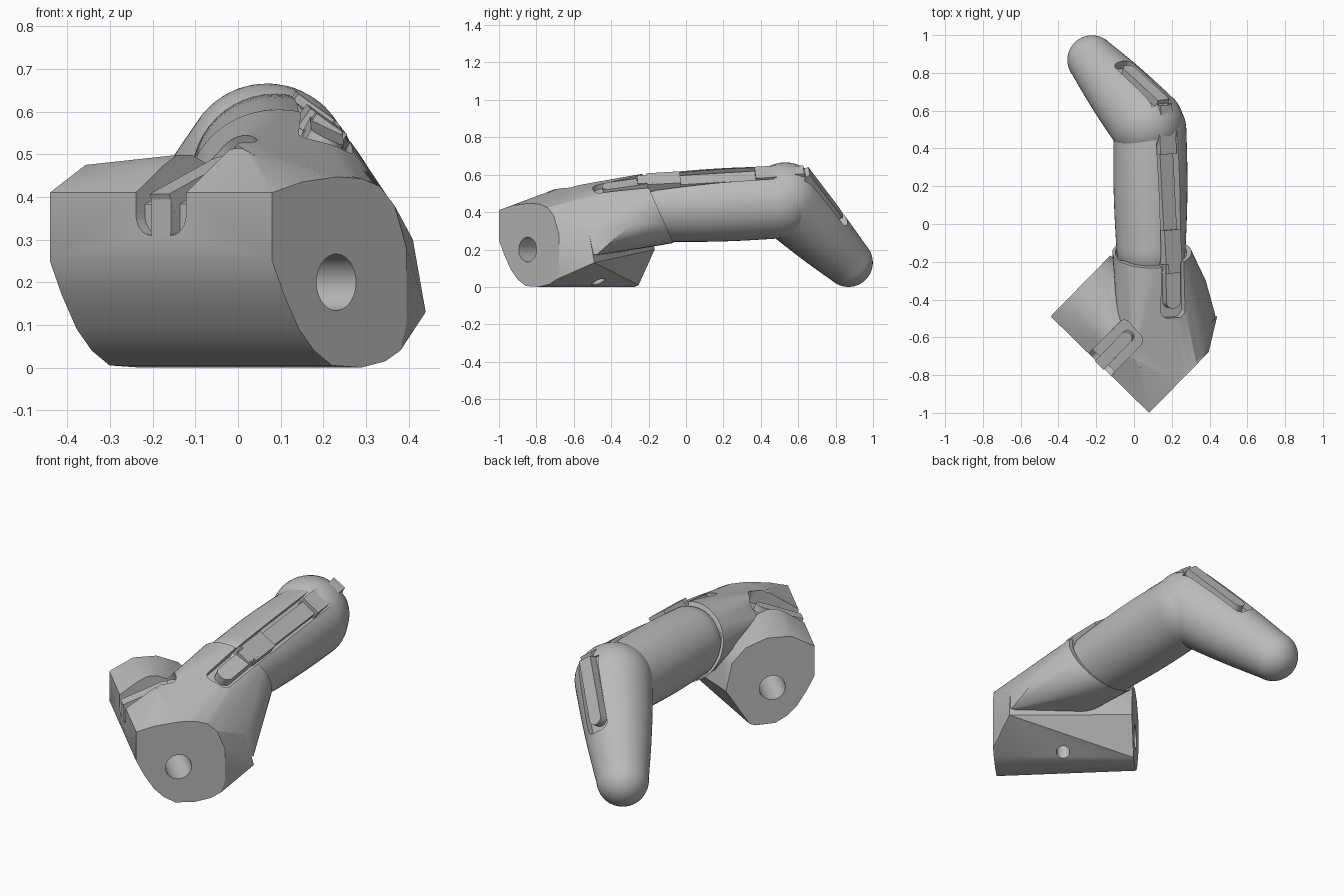
import bpy, bmesh, math
from mathutils import Vector

cube = bpy.data.objects.get("Cube")
if cube:
    bpy.data.objects.remove(cube, do_unlink=True)

grey = bpy.data.materials.new("plain_grey")
grey.use_nodes = True
grey.diffuse_color = (0.5, 0.5, 0.5, 1)
grey.node_tree.nodes["Principled BSDF"].inputs["Base Color"].default_value = (0.5, 0.5, 0.5, 1)


def make(name, bm):
    bmesh.ops.recalc_face_normals(bm, faces=bm.faces)
    mesh = bpy.data.meshes.new(name)
    bm.to_mesh(mesh)
    bm.free()
    mesh.materials.append(grey)
    obj = bpy.data.objects.new(name, mesh)
    bpy.context.collection.objects.link(obj)
    return obj


def activate(obj):
    bpy.ops.object.select_all(action='DESELECT')
    obj.select_set(True)
    bpy.context.view_layer.objects.active = obj


def smooth(obj):
    activate(obj)
    bpy.ops.object.shade_smooth_by_angle(angle=math.radians(30))


def combine(target, other, operation='DIFFERENCE'):
    mod = target.modifiers.new("combine", 'BOOLEAN')
    mod.operation, mod.solver, mod.object = operation, 'EXACT', other
    activate(target)
    bpy.ops.object.modifier_apply(modifier=mod.name)
    bpy.data.objects.remove(other, do_unlink=True)


def loft(bm, rings):
    rows = [[bm.verts.new(p) for p in ring] for ring in rings]
    for a, b in zip(rows, rows[1:]):
        for i in range(len(a)):
            j = (i + 1) % len(a)
            bm.faces.new((a[i], a[j], b[j], b[i]))
    bm.faces.new(rows[0])
    bm.faces.new(rows[-1])


def hull(name, points):
    bm = bmesh.new()
    for p in points:
        bm.verts.new(p)
    bmesh.ops.convex_hull(bm, input=bm.verts)
    loose = [v for v in bm.verts if not v.link_faces]
    bmesh.ops.delete(bm, geom=loose, context='VERTS')
    bmesh.ops.dissolve_limit(bm, angle_limit=0.01, verts=bm.verts, edges=bm.edges)
    return make(name, bm)


def revolve(name, p, q, stations, sides=48):
    """Round body along p-q from (distance, radius) stations."""
    p, axis = Vector(p), (Vector(q) - Vector(p)).normalized()
    rot = axis.to_track_quat('Z', 'Y')
    bm = bmesh.new()
    loft(bm, [[p + rot @ Vector((r * math.cos(k * math.tau / sides),
                                 r * math.sin(k * math.tau / sides), t))
               for k in range(sides)] for t, r in stations])
    return make(name, bm)


def capsule(name, p, q, r0, r1, bulge):
    length = (Vector(q) - Vector(p)).length
    arc = [math.radians(a) for a in range(3, 90, 8)]
    st = [(-r0 * math.cos(a), r0 * math.sin(a)) for a in arc]
    st += [(length * i / 10, r0 + (r1 - r0) * i / 10 + bulge * math.sin(math.pi * i / 10))
           for i in range(11)]
    st += [(length + r1 * math.cos(a), r1 * math.sin(a)) for a in reversed(arc)]
    return revolve(name, p, q, st)


def bar(name, start, along, normal, length, width, low, high, corner=0.0):
    """Straight bar with a square start and an end rounded by the corner radius."""
    u = Vector(along).normalized()
    v = Vector(normal).cross(u).normalized()
    w = u.cross(v)
    r = width / 2
    outline = [(0, r), (0, -r)]
    if corner:
        for sign, turn in ((-1, -90), (1, 0)):
            outline += [(length - corner + corner * math.cos(a),
                         sign * (r - corner) + corner * math.sin(a))
                        for a in [math.radians(turn + s) for s in range(0, 91, 15)]]
    else:
        outline += [(length, -r), (length, r)]
    bm = bmesh.new()
    loft(bm, [[Vector(start) + u * a + v * b + w * h for a, b in outline]
              for h in (low, high)])
    return make(name, bm)


def channel(target, name, start, along, normal, length, width, rail, depth, top, gap):
    """Groove in the target with a narrower rail standing in it."""
    combine(target, bar("cutter", start, along, normal, length, width, -depth, 0.2, width * .3))
    smooth(target)
    smooth(bar(name, start, along, normal, length - gap, rail, -depth - 0.02, top, rail * .45))


# Base barrel: faceted prism set diagonally
d = Vector((0.714, -0.7, 0))
n = Vector((0.7, 0.714, 0))
corner = Vector((0.08, -1, 0))
up = Vector((0, 0, 1))


def on_base(along, across, z):
    return corner + d * along + n * across + up * z


lower = [(0, .41), (0, .25), (.04, .17), (.09, .09), (.14, .04), (.2, .005), (.3, 0)]
right_end = lower + [(.38, .015), (.43, .04), (.45, .1), (.45, .28), (.41, .38),
                     (.36, .425), (.3, .443), (.22, .447), (.1, .435)]
left_end = lower + [(.33, .01), (.45, .2), (.42, .35), (.35, .43), (.24, .475), (.12, .475)]
points = [on_base(0, a, z) for a, z in right_end] + [on_base(-.73, a, z) for a, z in left_end]
points += [Vector((.01, -.72, .515)), Vector((.44, -.49, .13)), Vector((.41, -.52, .3))]
base = hull("base_knuckle", points)

# Neck flowing from the barrel's right end to a tilted round rim
neck = [on_base(-.002, a, z - .002) for a, z in right_end if z > .25 and a > .05]
neck += [Vector((0, -.71, .52)), Vector((-.08, -.6, .45)), Vector((.12, -.5, .16)),
         Vector((.43, -.48, .17)), Vector((.41, -.52, .3)), Vector((.38, -.3, .33))]
for k in range(40):
    c, s = math.cos(k * math.tau / 40), math.sin(k * math.tau / 40)
    neck.append(Vector((.095 + .21 * c, -.15 - .083 * s, .42 + .185 * s)))
combine(base, hull("neck", neck), 'UNION')

# Axle hole, pin hole and finger socket
combine(base, revolve("cutter", on_base(.2, .215, .2), on_base(-1, .215, .2),
                      [(0, .066), (1.2, .066)]))
combine(base, revolve("cutter", (.09, -.47, -.1), (.09, -.47, .2), [(0, .035), (.3, .035)], 24))
combine(base, revolve("cutter", (.09, -.19, .423), (.09, .3, .446), [(0, .188), (.5, .2)]))

# Front channel: a sloped run on top and a short drop down the face
slope = n * .27 + up * .105
channel(base, "front_top_rail", on_base(-.365, -.005, .407), slope, (-.3, -.3, .9),
        .3, .165, .065, .035, 0, .05)
channel(base, "front_drop_rail", on_base(-.365, 0, .407), (0, 0, -1), -n,
        .097, .165, .065, .03, 0, -.02)

# Channel on the back of the knuckle
channel(base, "knuckle_rail", (.205, -.17, .57), (.01, -1, -.14), (.42, -.1, .85),
        .33, .135, .085, .04, .005, .05)

# Middle segment with its long rail
middle = capsule("middle_segment", (.09, -.13, .425), (.085, .5, .452), .183, .192, .008)
side = Vector((math.sin(.62), 0, math.cos(.62)))
along = Vector((-.05, 1, .06))
rail_start = Vector((.1, -.3, .407)) + side * .19
combine(middle, bar("cutter", rail_start, along, side, 1, .13, -.04, .2))
smooth(middle)
smooth(bar("middle_rail", rail_start + along * .1, along, side, .74, .085, -.06, -.008))

# Hinge pads and links bridging both joints
for name, offset, length, width in (("rear_hinge_pad", .09, .18, .105),
                                    ("front_hinge_pad", .67, .17, .105),
                                    ("rear_hinge_link", .04, .06, .075),
                                    ("front_hinge_link", .83, .1, .075)):
    smooth(bar(name, rail_start + along * offset, along, side, length, width, -.05, .012))

# Bent fingertip with its channel
knuckle, end = Vector((.068, .53, .47)), Vector((-.222, .868, .131))
tip = capsule("fingertip", knuckle, end, .196, .131, .006)
axis = (end - knuckle).normalized()
back = (side - axis * side.dot(axis)).normalized()
tilt = (axis - back * .12).normalized()
channel(tip, "fingertip_rail", knuckle - axis * .06 + back * .208, tilt, back,
        .4, .13, .075, .045, 0, .04)
